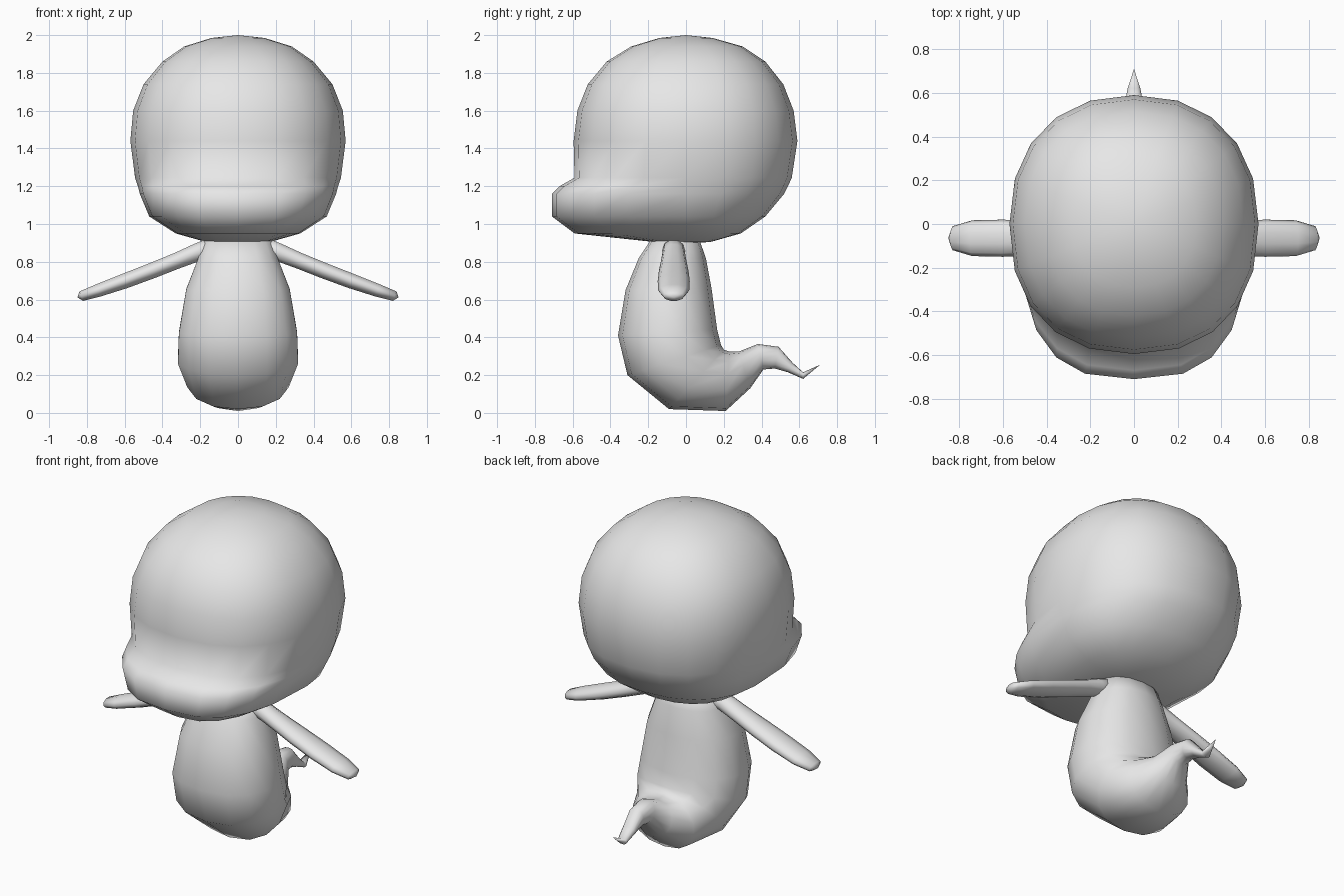
import bpy, bmesh, math
from mathutils import Vector

if "Cube" in bpy.data.objects:
    bpy.data.objects.remove(bpy.data.objects["Cube"])

grey = bpy.data.materials.new("plain_grey")
grey.diffuse_color = (0.8, 0.8, 0.8, 1)
grey.use_nodes = True
grey.node_tree.nodes["Principled BSDF"].inputs["Base Color"].default_value = grey.diffuse_color


def power(value, n):
    return math.copysign(abs(value) ** (2 / n), value)


def loft(name, rings, start, end):
    """Skin equal-sized rings and close both ends with a fan to a pole point."""
    bm = bmesh.new()
    loops = [[bm.verts.new(p) for p in ring] for ring in rings]
    count = len(loops[0])
    for low, high in zip(loops, loops[1:]):
        for i in range(count):
            j = (i + 1) % count
            bm.faces.new((low[i], low[j], high[j], high[i]))
    for ring, tip in ((loops[0], start), (loops[-1], end)):
        pole = bm.verts.new(tip)
        for i in range(count):
            bm.faces.new((ring[i], ring[(i + 1) % count], pole))
    bmesh.ops.recalc_face_normals(bm, faces=bm.faces)
    for face in bm.faces:
        face.smooth = True
    mesh = bpy.data.meshes.new(name)
    bm.to_mesh(mesh)
    bm.free()
    mesh.materials.append(grey)
    obj = bpy.data.objects.new(name, mesh)
    bpy.context.collection.objects.link(obj)
    return obj


# Head with muzzle: height, half width, front depth, back depth, front squareness
head_levels = [
    (0.905, 0.17, 0.17, 0.13, 2.2),
    (0.95, 0.33, 0.59, 0.29, 2.6),
    (1.04, 0.47, 0.71, 0.42, 2.8),
    (1.16, 0.52, 0.71, 0.52, 2.8),
    (1.20, 0.53, 0.67, 0.54, 2.6),
    (1.245, 0.545, 0.59, 0.56, 2.4),
    (1.44, 0.57, 0.595, 0.59, 2.3),
    (1.60, 0.555, 0.575, 0.57, 2.3),
    (1.74, 0.50, 0.52, 0.515, 2.3),
    (1.86, 0.40, 0.42, 0.42, 2.3),
    (1.94, 0.285, 0.29, 0.30, 2.2),
    (1.985, 0.14, 0.14, 0.14, 2.1),
]
rings = []
for z, width, front, back, square in head_levels:
    ring = []
    for i in range(20):
        a = math.tau * i / 20
        c, s = math.cos(a), math.sin(a)
        n, depth = (square, front) if s < 0 else (2.25, back)
        ring.append((width * power(c, n), depth * power(s, n), z))
    rings.append(ring)
loft("head", rings, (0, -0.02, 0.895), (0, 0, 2.0))

# Body flowing into tail: outer (y, z), inner (y, z), half width
body_sections = [
    ((-0.19, 0.91), (0.07, 0.92), 0.18),
    ((-0.25, 0.82), (0.105, 0.82), 0.215),
    ((-0.32, 0.65), (0.135, 0.66), 0.28),
    ((-0.36, 0.41), (0.165, 0.44), 0.32),
    ((-0.31, 0.20), (0.185, 0.36), 0.325),
    ((-0.09, 0.02), (0.20, 0.335), 0.275),
    ((0.21, 0.01), (0.23, 0.325), 0.21),
    ((0.34, 0.13), (0.28, 0.325), 0.12),
    ((0.41, 0.23), (0.38, 0.365), 0.065),
    ((0.47, 0.235), (0.49, 0.35), 0.05),
    ((0.54, 0.215), (0.565, 0.265), 0.042),
    ((0.62, 0.18), (0.62, 0.215), 0.03),
]
rings = []
for outer, inner, width in body_sections:
    out, inn = Vector((0, *outer)), Vector((0, *inner))
    mid, half = (out + inn) / 2, (out - inn) / 2
    ring = []
    for i in range(14):
        a = math.tau * i / 14
        ring.append(mid + half * power(math.cos(a), 2.25)
                    + Vector((width * power(math.sin(a), 2.25), 0, 0)))
    rings.append(ring)
loft("body_and_tail", rings, (0, -0.06, 0.925), (0, 0.71, 0.255))

# Flat paddle arms: x, z, half thickness, half breadth
arm_sections = [
    (0.13, 0.875, 0.06, 0.06),
    (0.22, 0.848, 0.05, 0.06),
    (0.32, 0.807, 0.045, 0.067),
    (0.45, 0.755, 0.044, 0.078),
    (0.60, 0.698, 0.042, 0.085),
    (0.74, 0.648, 0.036, 0.082),
    (0.83, 0.618, 0.028, 0.055),
]
for side, label in ((1, "right"), (-1, "left")):
    rings = []
    for x, z, thick, broad in arm_sections:
        ring = []
        for i in range(10):
            a = math.tau * i / 10
            t = thick * math.sin(a)
            ring.append((side * (x + 0.36 * t), -0.065 + broad * math.cos(a), z + 0.93 * t))
        rings.append(ring)
    loft(label + "_arm", rings, (side * 0.10, -0.065, 0.88), (side * 0.85, -0.065, 0.612))
